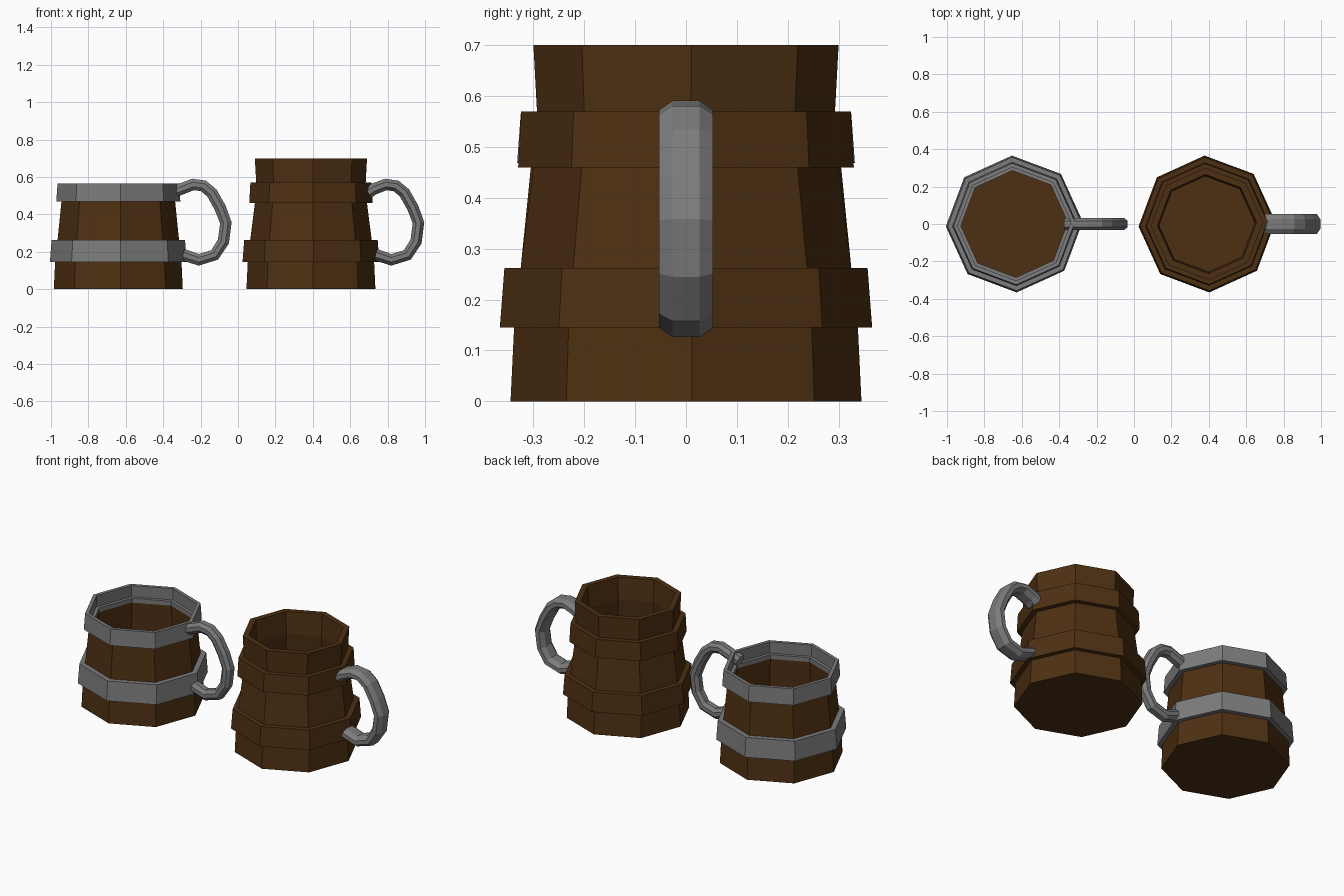
import bpy, bmesh, math
from mathutils import Vector

if "Cube" in bpy.data.objects:
    bpy.data.objects.remove(bpy.data.objects["Cube"])

SIDES, TURN = 8, math.radians(2)


def material(name, rgb):
    m = bpy.data.materials.new(name)
    m.diffuse_color = (*rgb, 1)
    m.use_nodes = True
    m.node_tree.nodes["Principled BSDF"].inputs["Base Color"].default_value = m.diffuse_color
    return m


wood = material("dark wood", (0.075, 0.029, 0.006))
metal = material("grey metal", (0.20, 0.20, 0.20))


def finish(name, bm, mat, x):
    bmesh.ops.recalc_face_normals(bm, faces=bm.faces)
    me = bpy.data.meshes.new(name)
    bm.to_mesh(me)
    bm.free()
    me.materials.append(mat)
    ob = bpy.data.objects.new(name, me)
    ob.location.x = x
    bpy.context.collection.objects.link(ob)
    return ob


def bridge(bm, a, b):
    n = len(a)
    for i in range(n):
        bm.faces.new((a[i], a[(i + 1) % n], b[(i + 1) % n], b[i]))


def lathe(name, profile, mat, x, closed=False):
    """Spin (radius, z) points; open profiles get flat end caps."""
    bm = bmesh.new()
    rings = [[bm.verts.new((r * math.cos(TURN + i * math.tau / SIDES),
                            r * math.sin(TURN + i * math.tau / SIDES), z))
              for i in range(SIDES)] for r, z in profile]
    for a, b in zip(rings, rings[1:]):
        bridge(bm, a, b)
    if closed:
        bridge(bm, rings[-1], rings[0])
    else:
        bm.faces.new(rings[0])
        bm.faces.new(rings[-1])
    return finish(name, bm, mat, x)


def handle(name, path, half_width, x):
    """Sweep a chamfered section along a path in the xz plane."""
    bm = bmesh.new()
    pts = [Vector((px, 0, pz)) for px, pz in path]
    t, w = 0.031, half_width
    section = [(t, -w * .5), (t, w * .5), (t * .4, w), (-t * .4, w),
               (-t, w * .5), (-t, -w * .5), (-t * .4, -w), (t * .4, -w)]
    rings = []
    for i, p in enumerate(pts):
        d = (pts[min(i + 1, len(pts) - 1)] - pts[max(i - 1, 0)]).normalized()
        n = Vector((-d.z, 0, d.x))
        rings.append([bm.verts.new(p + n * a + Vector((0, b, 0))) for a, b in section])
    for a, b in zip(rings, rings[1:]):
        bridge(bm, a, b)
    bm.faces.new(rings[0])
    bm.faces.new(rings[-1])
    return finish(name, bm, metal, x)


# C-shaped handle centre line, relative to the mug axis
curve = [(0.335, 0.535), (0.40, 0.560), (0.455, 0.552), (0.50, 0.515),
         (0.545, 0.435), (0.575, 0.355), (0.562, 0.255), (0.515, 0.183),
         (0.43, 0.157), (0.345, 0.185)]

# Lower hoop cross-section, shared by both mugs
low_hoop = [(0.366, 0.145), (0.357, 0.262), (0.315, 0.262), (0.325, 0.145)]

# Tall wooden mug
X = 0.39
lathe("tall_mug_body", [(0.345, 0), (0.338, 0.145), (0.325, 0.262), (0.30, 0.46),
                        (0.293, 0.57), (0.30, 0.70), (0.265, 0.70), (0.255, 0.57),
                        (0.265, 0.46), (0.305, 0.04)], wood, X)
lathe("tall_mug_lower_hoop", low_hoop, wood, X, True)
lathe("tall_mug_upper_hoop", [(0.330, 0.46), (0.324, 0.57), (0.28, 0.57), (0.28, 0.46)],
      wood, X, True)
handle("tall_mug_handle", [(0.305, 0.515)] + curve, 0.053, X)

# Short mug with metal hoops; the upper hoop forms a raised rim
X = -0.64
lathe("short_mug_body", [(0.345, 0), (0.338, 0.145), (0.325, 0.262), (0.302, 0.49),
                         (0.288, 0.49), (0.305, 0.04)], wood, X)
lathe("short_mug_lower_hoop", low_hoop, metal, X, True)
lathe("short_mug_rim_hoop", [(0.332, 0.468), (0.325, 0.565), (0.303, 0.565),
                             (0.306, 0.495), (0.286, 0.495), (0.287, 0.468)],
      metal, X, True)
handle("short_mug_handle", [(0.275, 0.515)] + curve, 0.033, X)
